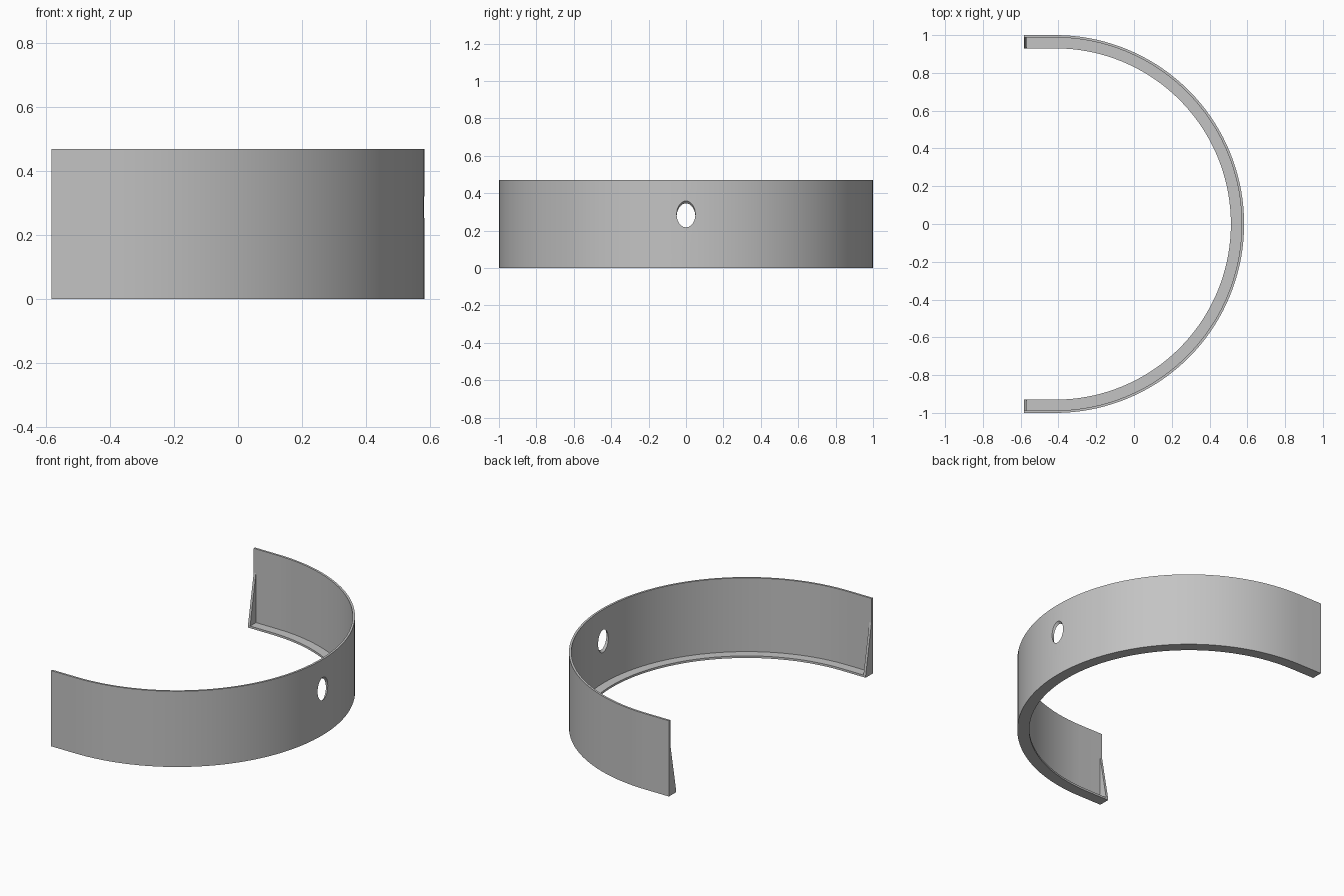
import bpy, bmesh, math
from mathutils import Matrix

cube = bpy.data.objects.get("Cube")
if cube:
    bpy.data.objects.remove(cube, do_unlink=True)

HEIGHT, THICK, FLANGE = 0.47, 0.013, 0.07
END_X, CENTRE_X, SEGMENTS = -0.583, -0.417, 72

grey = bpy.data.materials.new("plain grey")
grey.use_nodes = True
grey.diffuse_color = (0.55, 0.55, 0.55, 1)
grey.node_tree.nodes["Principled BSDF"].inputs["Base Color"].default_value = grey.diffuse_color


def make_object(name, bm):
    bmesh.ops.recalc_face_normals(bm, faces=bm.faces)
    mesh = bpy.data.meshes.new(name)
    bm.to_mesh(mesh)
    bm.free()
    mesh.materials.append(grey)
    obj = bpy.data.objects.new(name, mesh)
    bpy.context.collection.objects.link(obj)
    return obj


def path_point(i, inset):
    """Point on the U-shaped path: straight end, half circle, straight end."""
    r = 1 - inset
    if i == 0 or i == SEGMENTS + 2:
        return END_X, -r if i == 0 else r
    a = math.pi * (i - 1) / SEGMENTS - math.pi / 2
    return CENTRE_X + r * math.cos(a), r * math.sin(a)


# L-shaped section (inset, height) swept along the path: wall and bottom flange
section = [(0, 0), (0, HEIGHT), (THICK, HEIGHT), (THICK, THICK), (FLANGE, THICK), (FLANGE, 0)]
bm = bmesh.new()
rings = [[bm.verts.new((*path_point(i, inset), z)) for inset, z in section]
         for i in range(SEGMENTS + 3)]
for a, b in zip(rings, rings[1:]):
    for j in range(len(section)):
        k = (j + 1) % len(section)
        bm.faces.new((a[j], a[k], b[k], b[j]))
bm.faces.new(rings[0])
bm.faces.new(rings[-1])
band = make_object("curved_wall_with_flange", bm)

# Slanted round hole through the middle of the wall
bm = bmesh.new()
bmesh.ops.create_cone(bm, cap_ends=True, segments=40, radius1=0.05, radius2=0.05, depth=0.3,
                      matrix=Matrix.Translation((0.583, 0, 0.288)) @ Matrix.Rotation(math.pi / 4, 4, "Y"))
cutter = make_object("hole_cutter", bm)
cutter.hide_render = True
cutter.hide_set(True)
hole = band.modifiers.new("hole", "BOOLEAN")
hole.operation = "DIFFERENCE"
hole.solver = "EXACT"
hole.object = cutter

# Apply the cut, then drop the cutter
bpy.context.view_layer.objects.active = band
band.select_set(True)
bpy.ops.object.modifier_apply(modifier=hole.name)
bpy.data.objects.remove(cutter, do_unlink=True)
bpy.ops.object.shade_smooth_by_angle(angle=math.radians(25))

# Triangular gusset at each end
for side, name in ((-1, "front_end_gusset"), (1, "back_end_gusset")):
    bm = bmesh.new()
    triangle = [(1 - THICK, THICK), (1 - FLANGE, THICK), (1 - THICK, 0.32)]
    ends = [[bm.verts.new((x, side * y, z)) for y, z in triangle]
            for x in (END_X, END_X + 0.015)]
    for end in ends:
        bm.faces.new(end)
    for j in range(3):
        k = (j + 1) % 3
        bm.faces.new((ends[0][j], ends[0][k], ends[1][k], ends[1][j]))
    make_object(name, bm)
